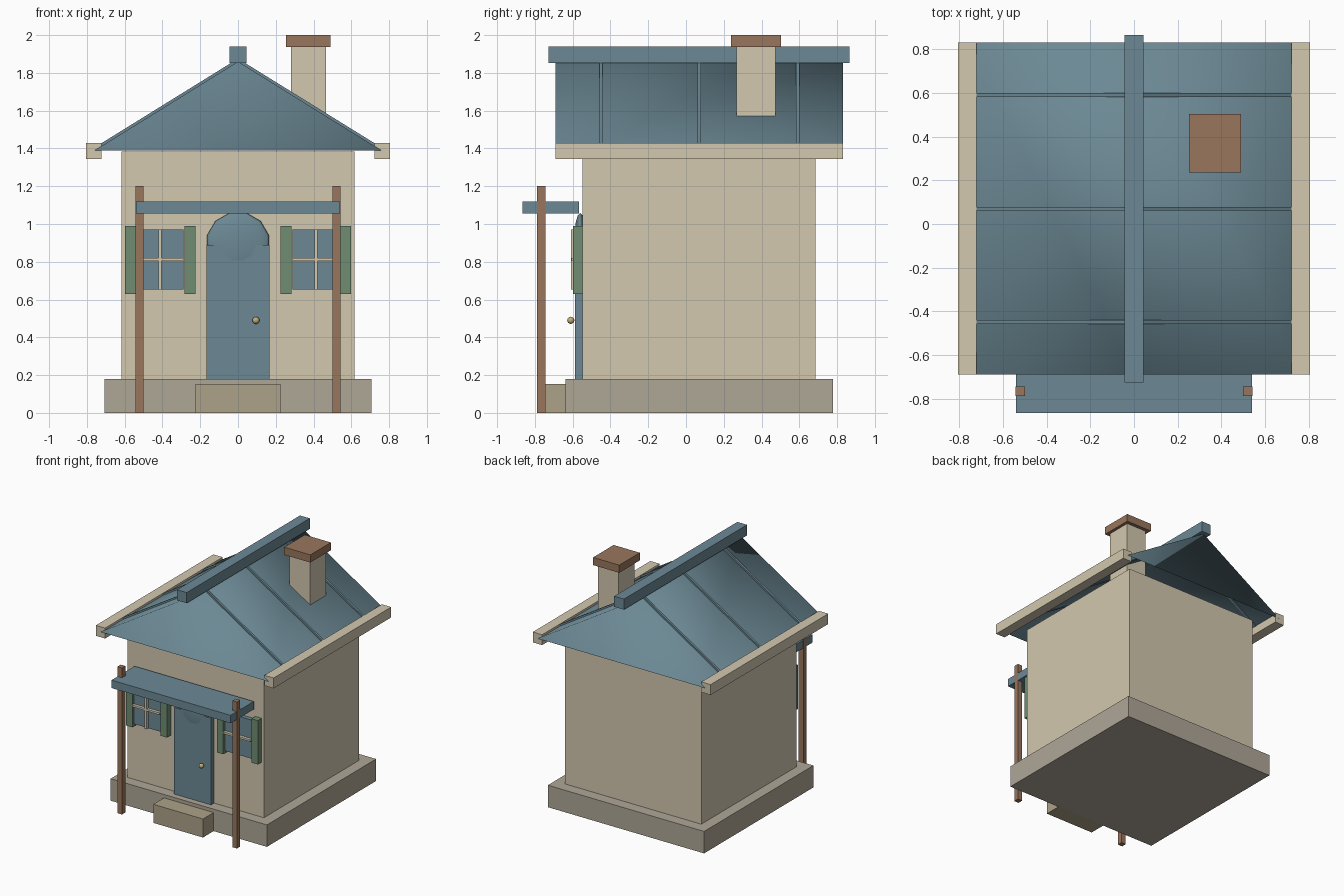
import bpy
import math

if "Cube" in bpy.data.objects:
    bpy.data.objects.remove(bpy.data.objects["Cube"])


def material(name, rgb):
    m = bpy.data.materials.new(name)
    m.diffuse_color = (*rgb, 1)
    m.use_nodes = True
    m.node_tree.nodes["Principled BSDF"].inputs["Base Color"].default_value = m.diffuse_color
    return m


CREAM = material("cream", (0.65, 0.58, 0.43))
STONE = material("stone", (0.43, 0.385, 0.31))
STEP = material("step_stone", (0.42, 0.36, 0.25))
BLUE = material("blue", (0.15, 0.25, 0.30))
WOOD = material("wood", (0.32, 0.18, 0.11))
GREEN = material("green", (0.16, 0.27, 0.17))
BRASS = material("brass", (0.55, 0.43, 0.20))


def box(name, x, y, z, mat):
    """Box from (min, max) bounds on each axis."""
    bpy.ops.mesh.primitive_cube_add(size=1, location=[sum(b) / 2 for b in (x, y, z)])
    ob = bpy.context.object
    ob.name = name
    ob.scale = [b[1] - b[0] for b in (x, y, z)]
    bpy.ops.object.transform_apply(location=False, rotation=False, scale=True)
    ob.data.materials.append(mat)
    return ob


def sphere(name, loc, scale, rot, mat):
    bpy.ops.mesh.primitive_uv_sphere_add(segments=12, ring_count=8, radius=1, location=loc, rotation=rot)
    ob = bpy.context.object
    ob.name = name
    ob.scale = scale
    bpy.ops.object.shade_smooth()
    ob.data.materials.append(mat)
    return ob


# Body
box("foundation", (-0.708, 0.708), (-0.637, 0.777), (0, 0.18), STONE)
box("front_step", (-0.225, 0.225), (-0.775, -0.60), (0, 0.152), STEP)
box("walls", (-0.618, 0.618), (-0.547, 0.685), (0.18, 1.385), CREAM)

# Roof: smooth shell with two slopes and two gables, open underneath
Y0, Y1 = -0.69, 0.832
EAVE_X, EAVE_Z, RIDGE_Z = 0.762, 1.388, 1.86
verts = [(x, y, z) for y in (Y0, Y1)
         for x, z in ((-EAVE_X, EAVE_Z), (EAVE_X, EAVE_Z), (0, RIDGE_Z))]
mesh = bpy.data.meshes.new("roof")
mesh.from_pydata(verts, [], [(0, 1, 2), (4, 3, 5), (1, 4, 5, 2), (3, 0, 2, 5)])
mesh.polygons.foreach_set("use_smooth", [True] * 4)
mesh.materials.append(BLUE)
bpy.context.collection.objects.link(bpy.data.objects.new("roof", mesh))

box("ridge_cap", (-0.044, 0.044), (-0.727, 0.866), (1.853, 1.94), BLUE)

# Eave beams and roof seams on both slopes
pitch = math.atan2(RIDGE_Z - EAVE_Z, EAVE_X)
for s in (-1, 1):
    box("eave_beam", sorted((s * 0.722, s * 0.806)), (Y0, Y1), (1.345, 1.43), CREAM)
    for y in (-0.45, 0.07, 0.592):
        length = 0.725 / math.cos(pitch)
        seam = box("roof_seam", (-length / 2, length / 2), (-0.009, 0.009), (-0.009, 0.009), BLUE)
        seam.location = (s * 0.363, y, RIDGE_Z + 0.005 - 0.363 * math.tan(pitch))
        seam.rotation_euler.y = s * pitch

# Chimney
box("chimney", (0.28, 0.466), (0.268, 0.474), (1.40, 1.94), CREAM)
box("chimney_cap", (0.253, 0.49), (0.237, 0.503), (1.937, 2.0), WOOD)

# Door with domed top and knob
box("door", (-0.167, 0.167), (-0.587, -0.54), (0.18, 0.89), BLUE)
sphere("door_arch", (0, -0.56, 0.895), (0.17, 0.17, 0.033),
       (math.pi / 2, math.radians(15), 0), BLUE).rotation_mode = 'XYZ'
sphere("door_knob", (0.095, -0.61, 0.49), (0.019, 0.019, 0.019), (0, 0, 0), BRASS)

# Porch canopy and posts
box("porch_canopy", (-0.54, 0.54), (-0.866, -0.567), (1.055, 1.12), BLUE)
for s in (-1, 1):
    box("porch_post", (s * 0.521 - 0.021, s * 0.521 + 0.021), (-0.788, -0.745), (0, 1.2), WOOD)

# Windows with glazing bars and shutters
for s in (-1, 1):
    c = s * 0.412
    box("window_pane", (c - 0.123, c + 0.123), (-0.582, -0.54), (0.654, 0.97), BLUE)
    box("window_bar_vertical", (c - 0.008, c + 0.008), (-0.608, -0.575), (0.654, 0.97), CREAM)
    box("window_bar_horizontal", (c - 0.123, c + 0.123), (-0.606, -0.575), (0.803, 0.819), CREAM)
    for t in (-1, 1):
        m = c + t * 0.157
        box("shutter", (m - 0.029, m + 0.029), (-0.597, -0.54), (0.63, 0.99), GREEN)
